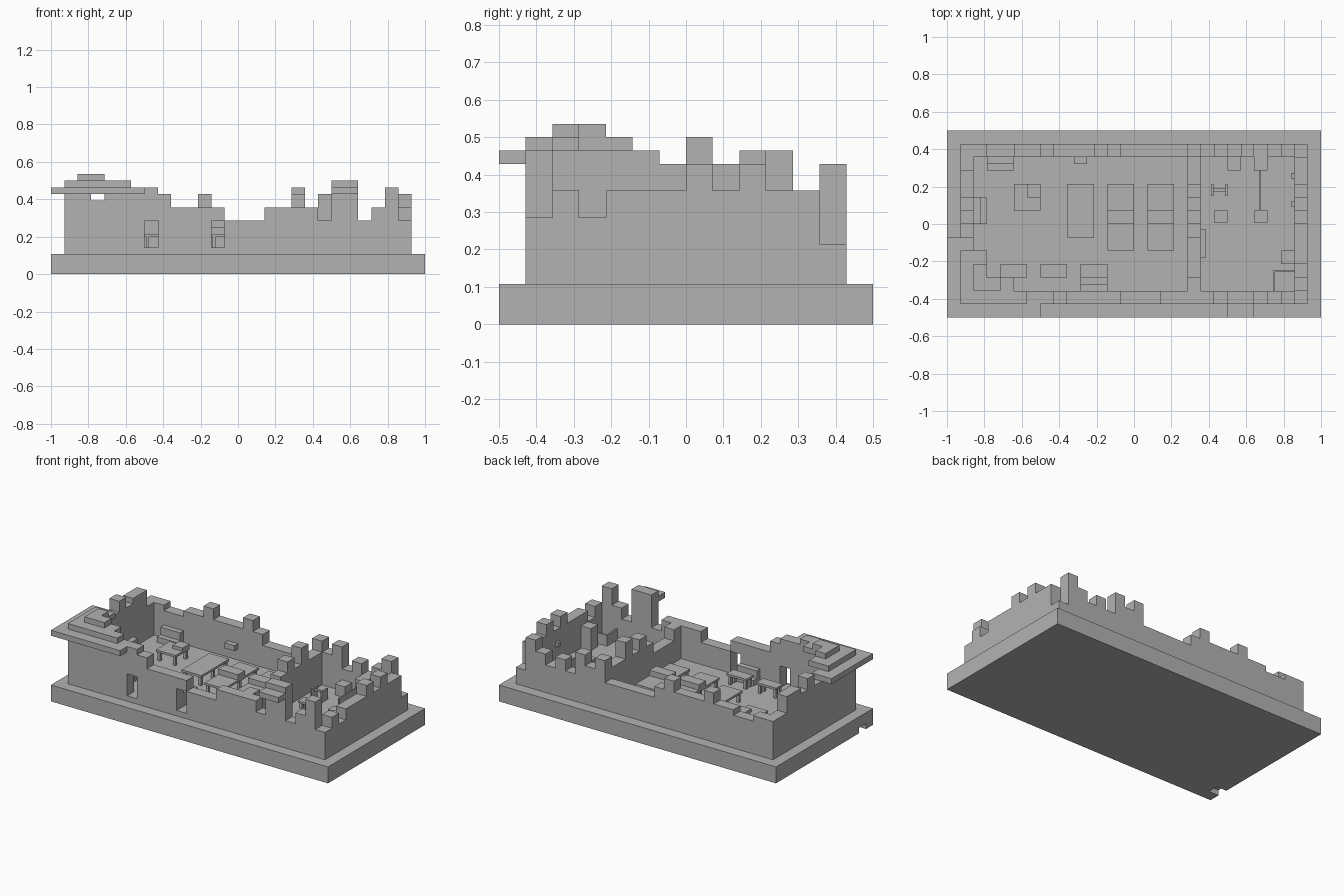
import bpy, bmesh

cube = bpy.data.objects.get("Cube")
if cube:
    bpy.data.objects.remove(cube, do_unlink=True)

U = 1 / 14  # one building block

stone = bpy.data.materials.new("grey_stone")
stone.use_nodes = True
GREY = (0.45, 0.45, 0.45, 1)
stone.diffuse_color = GREY
stone.node_tree.nodes["Principled BSDF"].inputs["Base Color"].default_value = GREY


def boxes(name, items):
    """One object from boxes (x0, x1, y0, y1, z0, z1), measured in blocks."""
    bm = bmesh.new()
    for x0, x1, y0, y1, z0, z1 in items:
        cell = bmesh.ops.create_cube(bm, size=1)["verts"]
        for v in cell:
            v.co.x = U * (x1 if v.co.x > 0 else x0)
            v.co.y = U * (y1 if v.co.y > 0 else y0)
            v.co.z = U * (z1 if v.co.z > 0 else z0)
    mesh = bpy.data.meshes.new(name)
    bm.to_mesh(mesh)
    bm.free()
    mesh.materials.append(stone)
    ob = bpy.data.objects.new(name, mesh)
    bpy.context.scene.collection.objects.link(ob)
    return ob


GROUND, FLOOR = 1.5, 2


def wall(name, axis, side, start, runs, windows=()):
    """Broken wall: runs are (length, top); windows are start positions."""
    items, a = [], start
    for length, top in runs:
        spans = [(GROUND, top)]
        if a in windows:
            spans = [(GROUND, 2), (4, top)]
        for z0, z1 in spans:
            if axis == "x":
                items.append((a, a + length, side, side + 1, z0, z1))
            else:
                items.append((side, side + 1, a, a + length, z0, z1))
        a += length
    return boxes(name, items)


# Base with a small broken notch under one edge
boxes("base", [(-13, 14, -7, 7, 0, GROUND),
               (-14, -13, -7, -6, 0, GROUND),
               (-14, -13, -5, 7, 0, GROUND),
               (-14, -13, -6, -5, 0.5, GROUND)])
boxes("floor", [(-12, 12, -5, 5, GROUND, FLOOR)])

# Ruined walls
wall("front_wall", "x", -6, -13,
     [(2, 6), (1, 5.5), (3, 6), (1, 6), (1, 6), (3, 5), (1, 5), (3, 4),
      (4, 5), (1, 4), (2, 6), (1, 4), (1, 5), (1, 6.5), (1, 4)],
     windows=(-7, -2))
wall("back_wall", "x", 5, -13,
     [(2, 5), (2, 4.5), (2, 5), (1, 6), (3, 5), (1, 6), (1, 5), (5, 4),
      (1, 6), (1, 5), (1, 6), (1, 4), (1, 5), (1, 4), (1, 5), (1, 6), (1, 3)])
wall("left_end_wall", "y", -13, -5,
     [(5, 6), (1, 7), (1, 6), (2, 6.5), (1, 5)])
wall("right_end_wall", "y", 12, -5,
     [(1, 5), (1, 4), (1, 5), (2, 5), (1, 6), (1, 5), (1, 6), (2, 5)])
wall("dividing_wall", "y", 4, -5,
     [(1, 5), (1, 4), (2, 4), (1, 5), (1, 6), (1, 5), (1, 6.5), (2, 5)])

# Stepped remains of the roof
boxes("roof_corner", [
    (-14, -7, -7, -6, 6, 6.5), (-14, -6, -6, -5, 6, 6.5),
    (-14, -12, -5, -1, 6, 6.5),
    (-13, -8, -6, -5, 6.5, 7), (-13, -9, -5, -4, 6.5, 7),
    (-13, -11, -4, -2, 6.5, 7),
    (-12, -10, -5, -4, 7, 7.5), (-12, -11, -4, -3, 7, 7.5)])
boxes("roof_fragment", [(7, 9, -7, -5, 6, 6.5), (7, 9, -6, -5, 6.5, 7)])


# Tables and benches
def table(name, x0, x1, y0, y1, top=3, leg=0.25):
    items = [(x0, x1, y0, y1, top - 0.2, top)]
    rows = max(2, round((y1 - y0) / 2) + 1)
    for i in range(rows):
        y = y0 + 0.1 + (y1 - y0 - 0.2 - leg) * i / (rows - 1)
        for x in (x0 + 0.1, x1 - 0.1 - leg):
            items.append((x, x + leg, y, y + leg, FLOOR, top - 0.2))
    return boxes(name, items)


table("writing_table", -9, -7, 1, 3)
boxes("table_crate", [(-8, -7, 2, 3, 3, 3.3)])
table("long_table_a", -5, -3, -1, 3)
for name, x in (("long_table_b", -2), ("long_table_c", 1)):
    table(name, x, x + 2, -2, 3)
    boxes(name + "_chest", [(x, x + 2, 0, 1, 3, 3.5)])
table("front_bench_a", -10, -8, -4, -3)
table("front_bench_b", -7, -5, -4, -3)
table("front_bench_c", -4, -2, -4, -3)


# Seats: a block with a raised back rest
def seat(name, x0, x1, y0, y1, back_y0, back_y1):
    boxes(name, [(x0, x1, y0, y1, FLOOR, 2.5),
                 (x0, x1, back_y0, back_y1, 2.5, 3.2)])


seat("back_settle", -11, -9, 4, 5, 4.5, 5)
seat("front_settle", -4, -2, -5, -4, -5, -4.5)
boxes("wall_basin", [(-4.5, -3.5, 4.5, 5, 3, 3.5)])
boxes("left_ledge", [(-12, -11, 0, 2, FLOOR, 2.5), (-12, -11.5, 0, 2, 2.5, 3)])

# Small room fittings
boxes("wall_shelf", [(5, 5.4, -2.5, -0.4, 3, 3.2),
                     (5, 5.4, -2.5, -2.3, 2.6, 3), (5, 5.4, -0.6, -0.4, 2.6, 3)])
boxes("trestle", [(5.8, 5.95, 2.1, 3, FLOOR, 3), (6.85, 7, 2.1, 3, FLOOR, 3),
                  (5.95, 6.85, 2.45, 2.65, 2.7, 2.85)])
for name, x in (("stool_left", 6), ("stool_right", 9)):
    table(name, x, x + 1, 0.1, 1, 2.7)
boxes("thin_screen", [(9.4, 9.52, 1, 4, FLOOR, 3.5)])
boxes("back_posts", [(7, 8, 4, 5, FLOOR, 3), (9, 10, 4, 5, FLOOR, 4)])
boxes("corner_partition", [(10.4, 12, -3.6, -3.45, FLOOR, 3),
                           (10.4, 10.55, -5, -3.6, FLOOR, 3)])
boxes("side_cupboard", [(11, 12, -3, -2, FLOOR, 4)])
boxes("wall_brackets", [(11.75, 12, y, y + 0.4, 3.5, 3.9) for y in (1.3, 3.4)])
